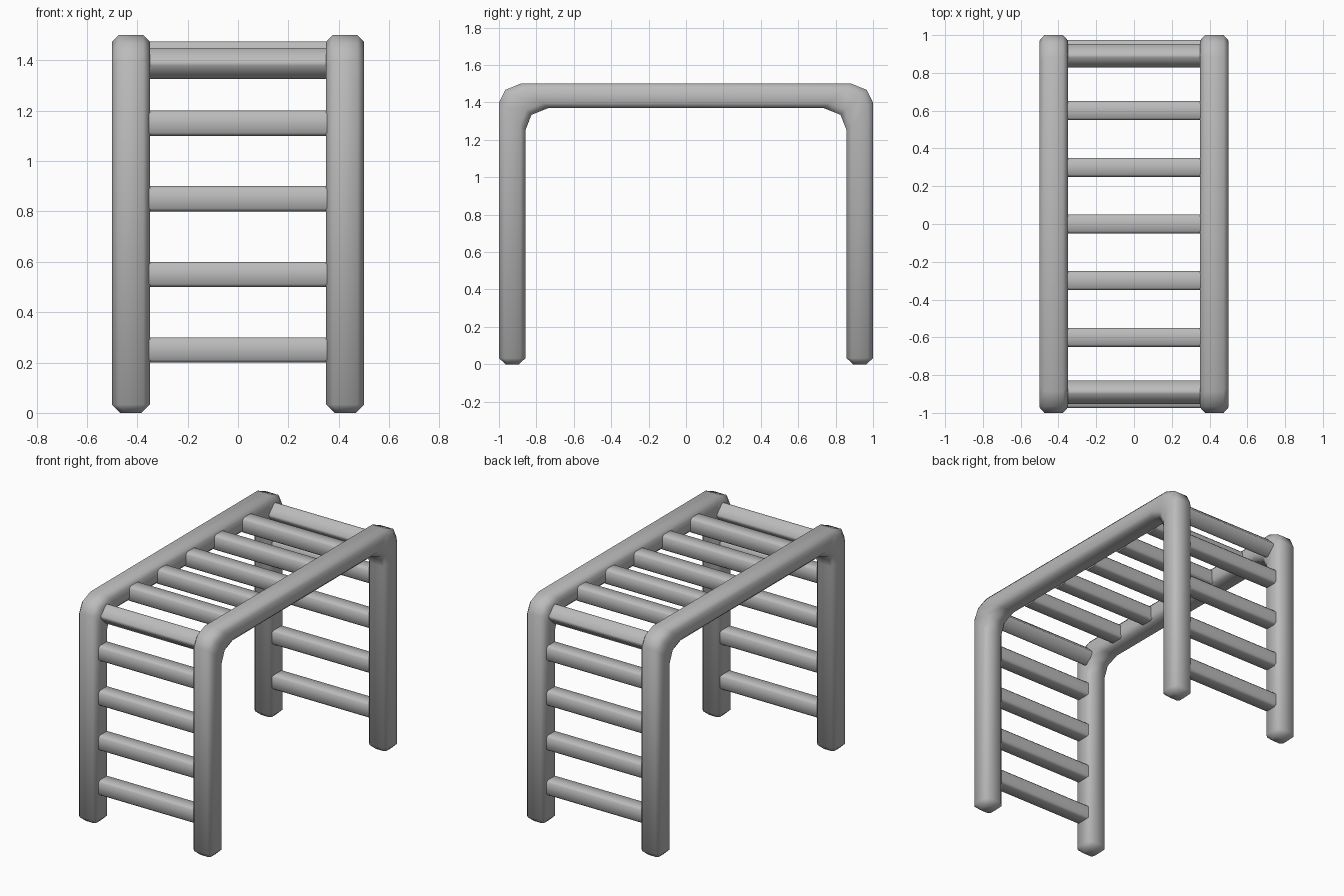
import bpy
import bmesh
from math import radians
from mathutils import Matrix, Vector

cube = bpy.data.objects.get("Cube")
if cube:
    bpy.data.objects.remove(cube, do_unlink=True)

# One plain grey for the whole frame
GREY = (0.5, 0.5, 0.5, 1.0)
paint = bpy.data.materials.new("grey_paint")
paint.use_nodes = True
paint.diffuse_color = GREY
bsdf = next(n for n in paint.node_tree.nodes if n.type == 'BSDF_PRINCIPLED')
bsdf.inputs["Base Color"].default_value = GREY
bsdf.inputs["Roughness"].default_value = 0.6


def finish(name, bm):
    """Turn a bmesh into a smooth-shaded object with the grey paint."""
    bmesh.ops.recalc_face_normals(bm, faces=bm.faces)
    mesh = bpy.data.meshes.new(name)
    bm.to_mesh(mesh)
    bm.free()
    mesh.materials.append(paint)
    mesh.shade_smooth()
    mesh.set_sharp_from_angle(angle=radians(60))
    obj = bpy.data.objects.new(name, mesh)
    bpy.context.collection.objects.link(obj)
    return obj


def ring(bm, x, half, outer, inner):
    """Chamfered rectangular section spanning from outer to inner (y, z)."""
    outer, inner = Vector(outer), Vector(inner)
    cut_x, cut_t = half * 0.34, 0.2
    corners = [(half - cut_x, 0), (half, cut_t), (half, 1 - cut_t), (half - cut_x, 1)]
    corners += [(-dx, t) for dx, t in reversed(corners)]
    verts = []
    for dx, t in corners:
        p = outer.lerp(inner, t)
        verts.append(bm.verts.new((x + dx, p.x, p.y)))
    return verts


def side_rail(name, x):
    """Two legs and a top bar as one bent bar."""
    # half width, outer point, inner point: from the front foot up through the bend
    stations = [
        (0.042, (-0.965, 0.0), (-0.893, 0.0)),
        (0.075, (-1.0, 0.033), (-0.858, 0.033)),
        (0.075, (-1.0, 1.40), (-0.858, 1.253)),
        (0.075, (-0.966, 1.467), (-0.826, 1.334)),
        (0.075, (-0.885, 1.5), (-0.735, 1.37)),
    ]
    stations += [(h, (-o[0], o[1]), (-i[0], i[1])) for h, o, i in reversed(stations)]
    bm = bmesh.new()
    rings = [ring(bm, x, *s) for s in stations]
    for a, b in zip(rings, rings[1:]):
        for k in range(len(a)):
            n = (k + 1) % len(a)
            bm.faces.new((a[k], a[n], b[n], b[k]))
    bm.faces.new(rings[0])
    bm.faces.new(rings[-1])
    return finish(name, bm)


def rung(name, y, z, tilt=0):
    """Square bar across the frame with its long edges bevelled."""
    bm = bmesh.new()
    bmesh.ops.create_cube(bm, size=1, matrix=Matrix.Diagonal((0.72, 0.1, 0.1, 1)))
    long_edges = [e for e in bm.edges
                  if abs(e.verts[0].co.x - e.verts[1].co.x) > 0.5]
    bmesh.ops.bevel(bm, geom=long_edges, offset=0.012, segments=1, affect='EDGES')
    obj = finish(name, bm)
    obj.location = (0, y, z)
    obj.rotation_euler.x = radians(tilt)
    return obj


# Side rails
side_rail("left_rail", 0.425)
side_rail("right_rail", -0.425)

# Ladder rungs and tilted corner rungs at both ends
for end, side in (("front", -1), ("back", 1)):
    for i in range(4):
        rung(f"{end}_rung_{i + 1}", side * 0.925, 0.25 + 0.3 * i)
    rung(f"{end}_corner_rung", side * 0.89, 1.387, 45)

# Overhead rungs
for i in range(5):
    rung(f"overhead_rung_{i + 1}", 0.3 * (i - 2), 1.425)
